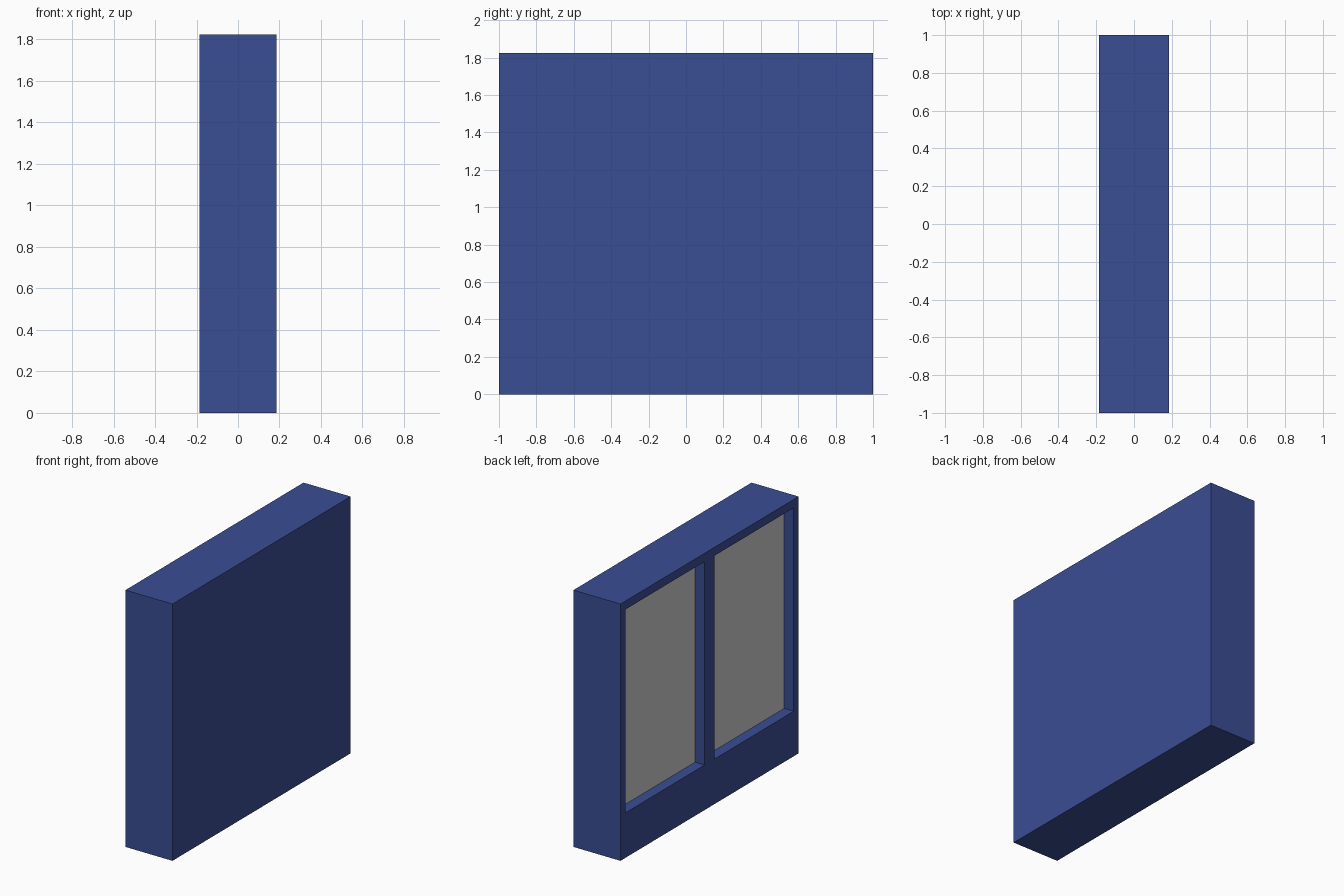
import bpy, bmesh
from mathutils import Vector

if "Cube" in bpy.data.objects:
    bpy.data.objects.remove(bpy.data.objects["Cube"])

HX, HY, H = 0.185, 1.0, 1.825      # half depth, half width, height
Y0, Y1 = 0.055, 0.945              # opening span, mirrored over y = 0
Z0, Z1 = 0.32, 1.765               # opening height range
DEPTH = 0.075

blue = bpy.data.materials.new("navy_blue")
blue.diffuse_color = (0.042, 0.074, 0.292, 1)
blue.use_nodes = True
blue.node_tree.nodes["Principled BSDF"].inputs["Base Color"].default_value = blue.diffuse_color


def add_object(name, bm, mat=None):
    mesh = bpy.data.meshes.new(name)
    bm.to_mesh(mesh)
    bm.free()
    if mat:
        mesh.materials.append(mat)
    obj = bpy.data.objects.new(name, mesh)
    bpy.context.collection.objects.link(obj)
    return obj


# Cabinet body: a solid block
bm = bmesh.new()
bmesh.ops.create_cube(bm, size=1)
for v in bm.verts:
    v.co = Vector((v.co.x * 2 * HX, v.co.y * 2 * HY, (v.co.z + 0.5) * H))

# Split the block along the edges of both openings
cuts = [((0, y, 0), (0, 1, 0)) for y in (-Y1, -Y0, Y0, Y1)]
cuts += [((0, 0, z), (0, 0, 1)) for z in (Z0, Z1)]
for co, no in cuts:
    bmesh.ops.bisect_plane(bm, geom=bm.verts[:] + bm.edges[:] + bm.faces[:],
                           plane_co=co, plane_no=no)


def is_opening(face):
    c = face.calc_center_median()
    return c.x < -HX + 0.001 and Y0 < abs(c.y) < Y1 and Z0 < c.z < Z1


# Sink the two openings, leaving their floors free for the panels
floors = [f for f in bm.faces if is_opening(f)]
floors = bmesh.ops.extrude_discrete_faces(bm, faces=floors)["faces"]
for f in floors:
    bmesh.ops.translate(bm, verts=f.verts[:], vec=(DEPTH, 0, 0))
bmesh.ops.delete(bm, geom=floors, context='FACES_ONLY')

# Merge the flat faces again
bmesh.ops.dissolve_limit(bm, angle_limit=0.01, verts=bm.verts[:], edges=bm.edges[:])
bmesh.ops.recalc_face_normals(bm, faces=bm.faces[:])
add_object("cabinet_body", bm, blue)

# Grey panels closing the recesses, facing -x
for name, side in (("left_panel", 1), ("right_panel", -1)):
    bm = bmesh.new()
    x = DEPTH - HX
    corners = [(Y0, Z0), (Y0, Z1), (Y1, Z1), (Y1, Z0)]
    face = bm.faces.new([bm.verts.new((x, side * y, z)) for y, z in corners])
    face.normal_update()
    if face.normal.x > 0:
        face.normal_flip()
    add_object(name, bm)
